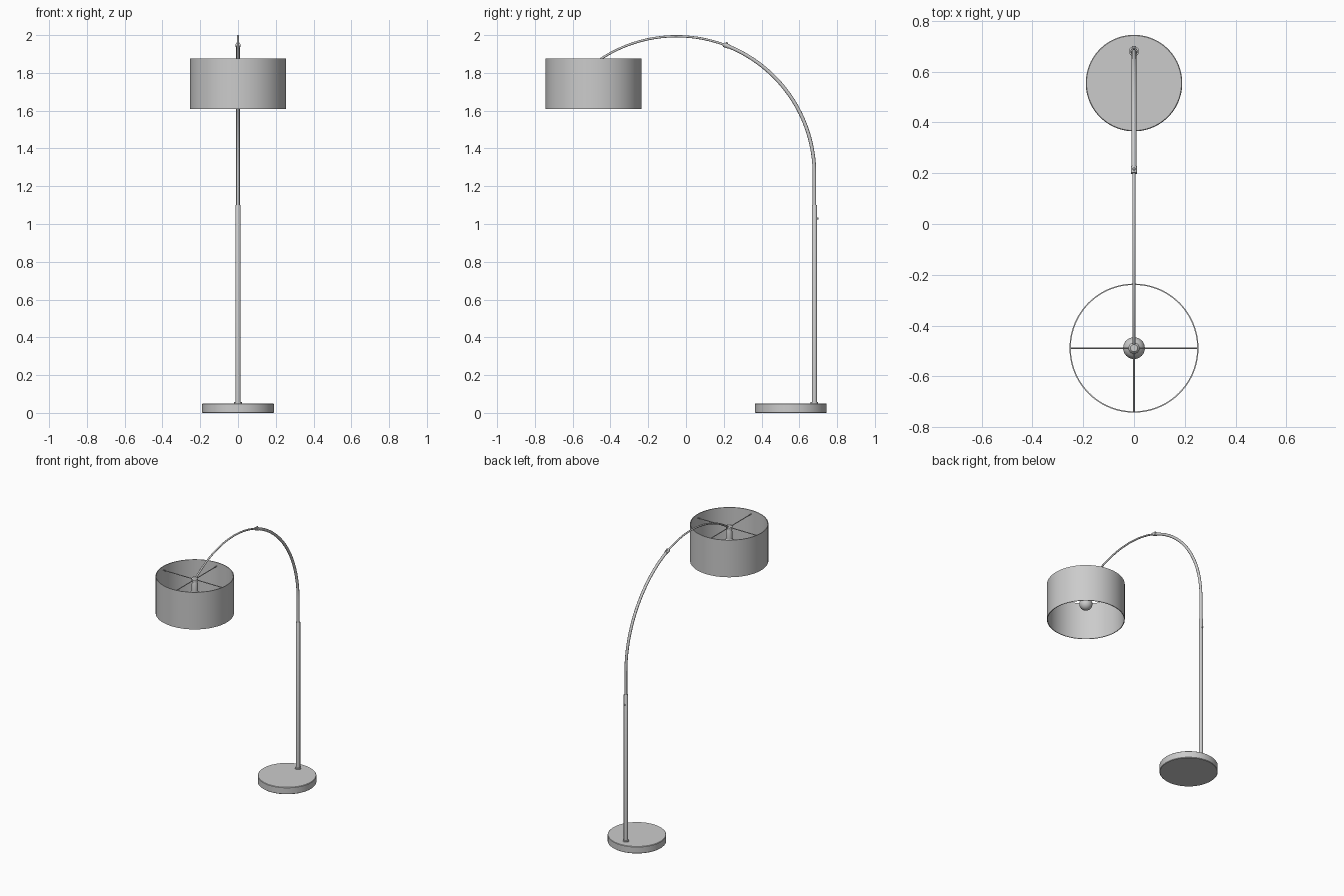
import bpy, bmesh, math
from mathutils import Vector

if "Cube" in bpy.data.objects:
    bpy.data.objects.remove(bpy.data.objects["Cube"])

grey = bpy.data.materials.new("satin grey")
grey.diffuse_color = (0.6, 0.6, 0.6, 1)
grey.use_nodes = True
grey.node_tree.nodes["Principled BSDF"].inputs["Base Color"].default_value = grey.diffuse_color

POLE_Y, SHADE_Y = 0.68, -0.489
ARC_Y, ARC_Z, ARC_R = -0.05, 1.264, 0.73


def finish(ob):
    ob.data.materials.append(grey)
    bpy.ops.object.select_all(action='DESELECT')
    ob.select_set(True)
    bpy.context.view_layer.objects.active = ob
    bpy.ops.object.shade_smooth_by_angle(angle=math.radians(35))
    return ob


def lathe(name, profile, y, steps=64, closed=False):
    """Spin (radius, z) points around a vertical axis at x=0, y."""
    bm = bmesh.new()
    vs = [bm.verts.new((r, 0, z)) for r, z in profile]
    es = [bm.edges.new(p) for p in zip(vs, vs[1:])]
    if closed:
        es.append(bm.edges.new((vs[-1], vs[0])))
    bmesh.ops.spin(bm, geom=vs + es, cent=(0, 0, 0), axis=(0, 0, 1),
                   angle=math.tau, steps=steps)
    bmesh.ops.remove_doubles(bm, verts=bm.verts, dist=1e-5)
    bmesh.ops.recalc_face_normals(bm, faces=bm.faces)
    me = bpy.data.meshes.new(name)
    bm.to_mesh(me)
    bm.free()
    ob = bpy.data.objects.new(name, me)
    ob.location.y = y
    bpy.context.collection.objects.link(ob)
    return finish(ob)


def tube(name, points, radius):
    """Round tube along a path, turned into a mesh."""
    cu = bpy.data.curves.new(name, 'CURVE')
    cu.dimensions = '3D'
    cu.bevel_depth, cu.bevel_resolution, cu.use_fill_caps = radius, 4, True
    sp = cu.splines.new('POLY')
    sp.points.add(len(points) - 1)
    for p, co in zip(sp.points, points):
        p.co = (*co, 1)
    ob = bpy.data.objects.new(name, cu)
    bpy.context.collection.objects.link(ob)
    bpy.ops.object.select_all(action='DESELECT')
    ob.select_set(True)
    bpy.context.view_layer.objects.active = ob
    bpy.ops.object.convert(target='MESH')
    return finish(bpy.context.object)


def arc(a0, a1, n=32):
    angs = [math.radians(a0 + (a1 - a0) * i / n) for i in range(n + 1)]
    return [Vector((0, ARC_Y + ARC_R * math.cos(a), ARC_Z + ARC_R * math.sin(a)))
            for a in angs]


# Base disc, collar and upright pole
lathe("base", [(0, 0), (0.187, 0), (0.19, 0.003), (0.19, 0.047), (0.187, 0.05), (0, 0.05)],
      0.555, 96)
lathe("pole_collar", [(0, 0.05), (0.02, 0.05), (0.02, 0.058), (0, 0.06)], POLE_Y, 32)
lathe("pole", [(0, 0.05), (0.014, 0.05), (0.014, 1.097), (0.012, 1.1), (0, 1.1)], POLE_Y, 32)
tube("pole_screw", [(0, POLE_Y + 0.01, 1.03), (0, POLE_Y + 0.021, 1.03)], 0.005)

# Curved arm: thick lower section, thin upper section
JOINT, END = 69, 127
lower = arc(0, JOINT)
upper = arc(JOINT - 3, END)
tube("lower_arm", [(0, POLE_Y, 1.05)] + lower, 0.0095)
tube("upper_arm", upper + [(0, SHADE_Y, 1.847)], 0.006)

# Joint sleeve and its screw
tube("arm_joint", arc(JOINT - 1.2, JOINT + 1, 4), 0.0125)
j = arc(JOINT, JOINT, 1)[0]
out = Vector((0, j.y - ARC_Y, j.z - ARC_Z)).normalized()
tube("joint_screw", [j, j + out * 0.018], 0.005)

# Drum shade: thin open wall
lathe("shade", [(0.254, 1.61), (0.254, 1.876), (0.249, 1.876), (0.249, 1.61)],
      SHADE_Y, 96, closed=True)

# Wire spokes holding the shade
for i, n in enumerate(("right", "back", "left", "front")):
    a = i * math.pi / 2
    d = Vector((math.cos(a), math.sin(a), 0))
    c = Vector((0, SHADE_Y, 1.85))
    tube("spoke_" + n, [c, c + d * 0.251], 0.003)

# Hub, lamp socket and bulb
lathe("hub", [(0, 1.838), (0.022, 1.838), (0.022, 1.856), (0.014, 1.866), (0, 1.866)],
      SHADE_Y, 32)
lathe("socket", [(0, 1.765), (0.02, 1.765), (0.02, 1.82), (0.014, 1.84), (0, 1.84)],
      SHADE_Y, 32)
bulb = [(0.043 * math.sin(t), 1.728 - 0.043 * math.cos(t))
        for t in (math.radians(150) * i / 14 for i in range(15))]
lathe("bulb", bulb + [(0.018, 1.775), (0, 1.775)], SHADE_Y, 32)
